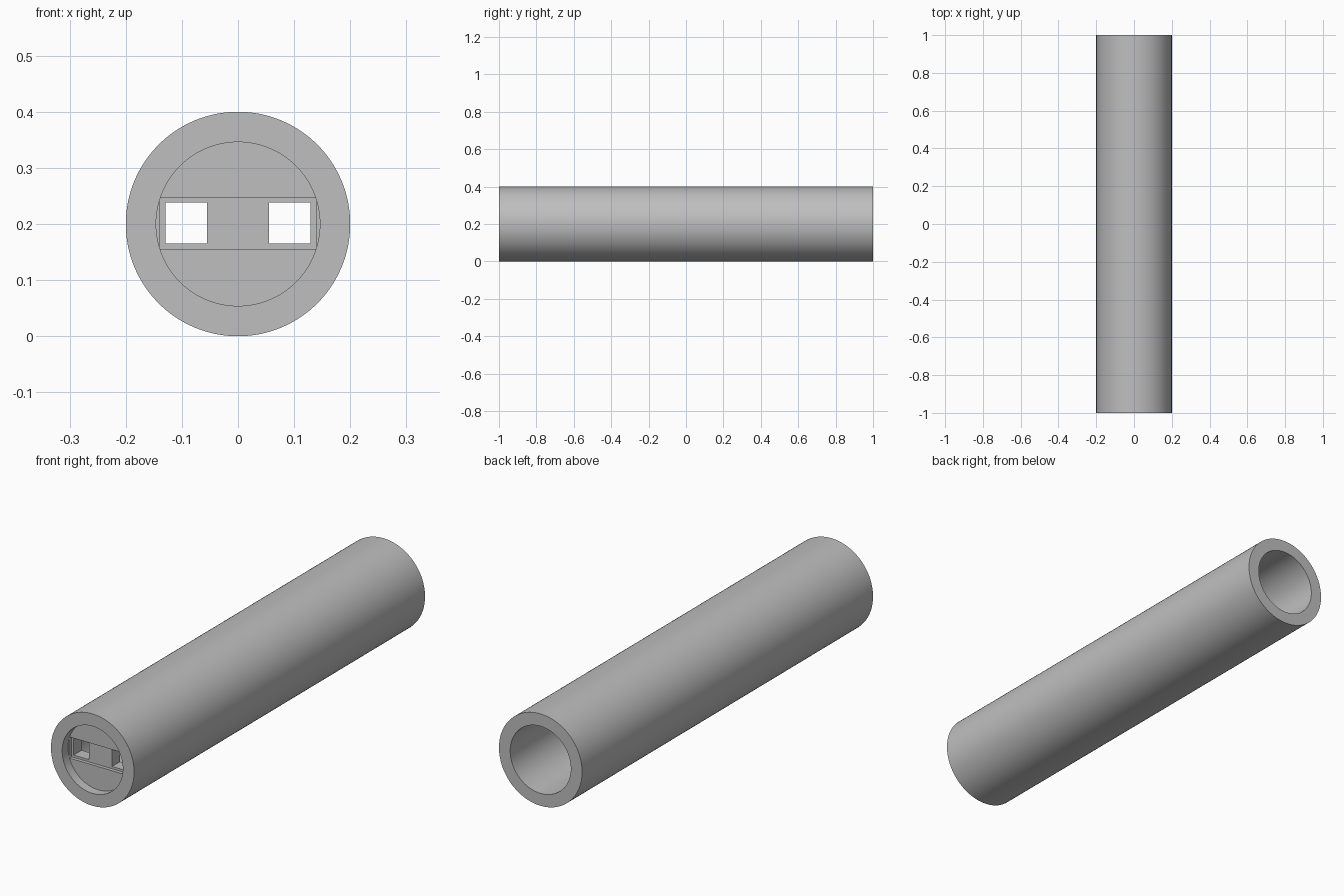
import bpy, bmesh, math
from mathutils import Matrix, Vector

cube = bpy.data.objects.get("Cube")
if cube:
    bpy.data.objects.remove(cube, do_unlink=True)

AXIS_Z = 0.2
SEGMENTS = 128
INNER_R = 0.146

grey = bpy.data.materials.new("plain grey")
grey.use_nodes = True
grey.diffuse_color = (0.52, 0.52, 0.52, 1)
grey.node_tree.nodes["Principled BSDF"].inputs["Base Color"].default_value = grey.diffuse_color


def add_object(name, bm):
    bmesh.ops.recalc_face_normals(bm, faces=bm.faces)
    mesh = bpy.data.meshes.new(name)
    bm.to_mesh(mesh)
    bm.free()
    mesh.materials.append(grey)
    obj = bpy.data.objects.new(name, mesh)
    bpy.context.collection.objects.link(obj)
    return obj


def revolve(name, profile):
    """Spin a closed (radius, y) profile around the tube axis."""
    bm = bmesh.new()
    verts = [bm.verts.new((r, y, AXIS_Z)) for r, y in profile]
    edges = [bm.edges.new((verts[i - 1], verts[i])) for i in range(len(verts))]
    bmesh.ops.spin(bm, geom=verts + edges, cent=(0, 0, AXIS_Z), axis=(0, 1, 0),
                   angle=math.tau, steps=SEGMENTS, use_merge=True)
    bmesh.ops.remove_doubles(bm, verts=bm.verts, dist=1e-5)
    return add_object(name, bm)


def box(name, low, high):
    low, high = Vector(low), Vector(high)
    bm = bmesh.new()
    bmesh.ops.create_cube(bm, size=1, matrix=Matrix.Translation((low + high) / 2)
                          @ Matrix.Diagonal((*(high - low), 1)))
    obj = add_object(name, bm)
    obj.hide_render = True
    return obj


def smooth(obj):
    bpy.ops.object.select_all(action='DESELECT')
    obj.select_set(True)
    bpy.context.view_layer.objects.active = obj
    bpy.ops.object.shade_smooth_by_angle(angle=math.radians(30))


# Hollow tube, open at both ends
tube = revolve("tube", [(0.2, -1), (0.2, 1), (INNER_R, 1), (INNER_R, -1)])
smooth(tube)

# Recessed plug, let slightly into the tube wall
bm = bmesh.new()
bmesh.ops.create_cone(bm, cap_ends=True, segments=SEGMENTS, radius1=INNER_R + 0.002,
                      radius2=INNER_R + 0.002, depth=0.07,
                      matrix=Matrix.Translation((0, -0.925, AXIS_Z)) @ Matrix.Rotation(math.pi / 2, 4, 'X'))
plug = add_object("end_plug", bm)

# Shallow slot, then two square through holes
cutters = [box("slot_cutter", (-0.14, -0.98, 0.155), (0.14, -0.945, 0.247))]
for side, x in (("right", -0.0925), ("left", 0.0925)):
    cutters.append(box(side + "_hole_cutter", (x - 0.037, -0.99, 0.165), (x + 0.037, -0.85, 0.238)))

for cutter in cutters:
    mod = plug.modifiers.new(cutter.name, 'BOOLEAN')
    mod.operation = 'DIFFERENCE'
    mod.solver = 'EXACT'
    mod.object = cutter
bpy.context.view_layer.objects.active = plug
for cutter in cutters:
    bpy.ops.object.modifier_apply(modifier=cutter.name)
    bpy.data.objects.remove(cutter, do_unlink=True)
smooth(plug)
